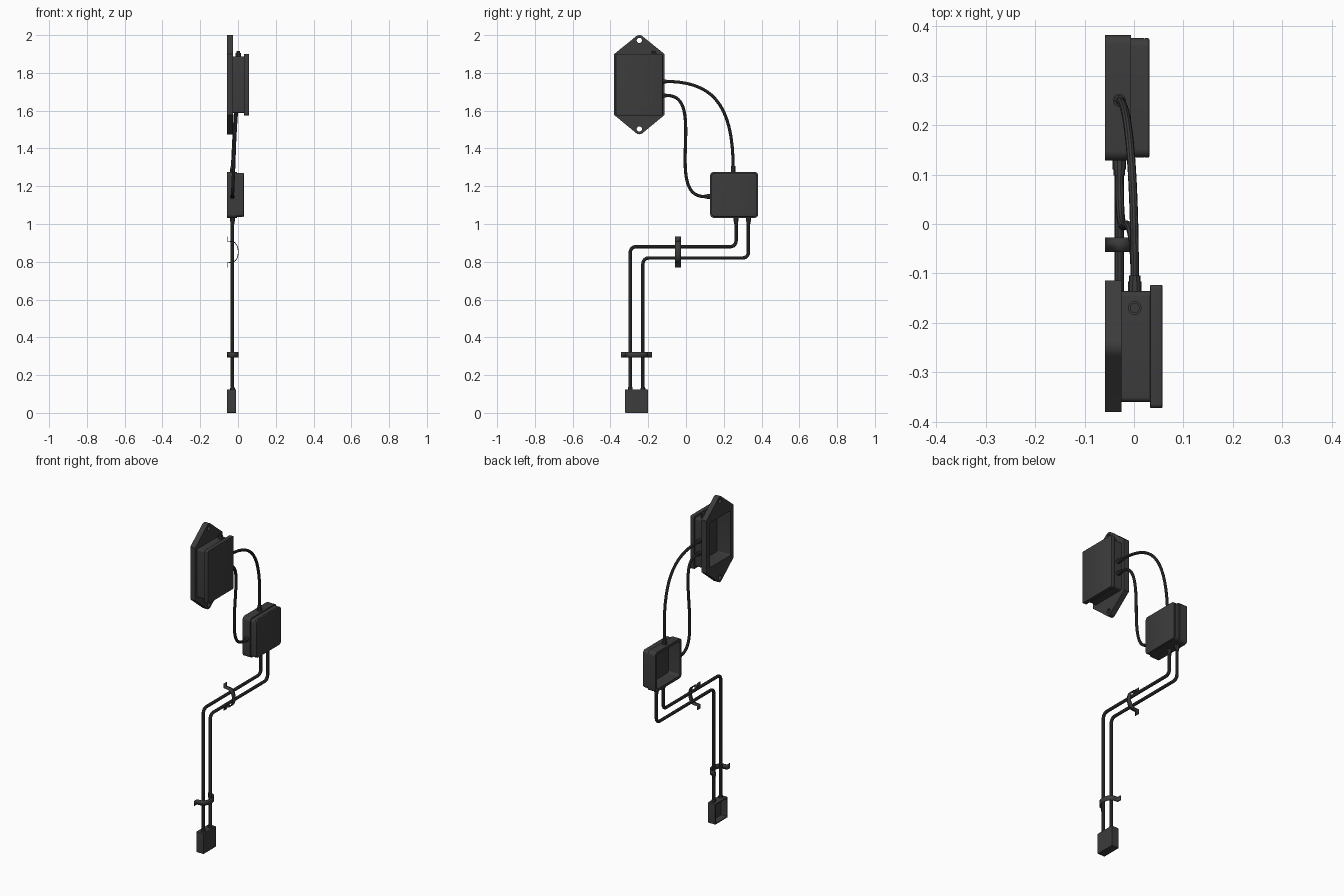
import bpy, bmesh, math
from mathutils import Vector, Matrix

if "Cube" in bpy.data.objects:
    bpy.data.objects.remove(bpy.data.objects["Cube"])

dark = bpy.data.materials.new("dark_plastic")
dark.diffuse_color = (0.045, 0.045, 0.045, 1)
dark.use_nodes = True
dark.node_tree.nodes["Principled BSDF"].inputs["Base Color"].default_value = dark.diffuse_color
# maps a flat outline (u, v, depth) to (y, z, x)
TO_YZ = Matrix(((0, 0, 1, 0), (1, 0, 0, 0), (0, 1, 0, 0), (0, 0, 0, 1)))
SHIFT = 0.0015  # centres the whole model on x


def place(mesh, name):
    mesh.materials.clear()
    mesh.materials.append(dark)
    mesh.transform(Matrix.Translation((SHIFT, 0, 0)))
    obj = bpy.data.objects.new(name, mesh)
    bpy.context.collection.objects.link(obj)
    bpy.ops.object.select_all(action='DESELECT')
    obj.select_set(True)
    bpy.context.view_layer.objects.active = obj
    bpy.ops.object.shade_smooth_by_angle(angle=math.radians(35))
    return obj


def finish(curve, name, matrix=None):
    tmp = bpy.data.objects.new("tmp", curve)
    bpy.context.collection.objects.link(tmp)
    bpy.context.view_layer.update()
    mesh = bpy.data.meshes.new_from_object(tmp.evaluated_get(bpy.context.evaluated_depsgraph_get()))
    bpy.data.objects.remove(tmp)
    if matrix:
        mesh.transform(matrix)
    bm = bmesh.new()
    bm.from_mesh(mesh)
    bmesh.ops.remove_doubles(bm, verts=bm.verts, dist=1e-5)
    bmesh.ops.recalc_face_normals(bm, faces=bm.faces)
    bm.to_mesh(mesh)
    bm.free()
    return place(mesh, name)


def arc(cu, cv, r, a0, a1, n=6):
    return [(cu + r * math.cos(math.radians(a0 + (a1 - a0) * i / n)),
             cv + r * math.sin(math.radians(a0 + (a1 - a0) * i / n))) for i in range(n + 1)]


def rounded(u0, u1, v0, v1, r, inset=0.0):
    u0, u1, v0, v1 = u0 + inset, u1 - inset, v0 + inset, v1 - inset
    return (arc(u1 - r, v1 - r, r, 0, 90) + arc(u0 + r, v1 - r, r, 90, 180)
            + arc(u0 + r, v0 + r, r, 180, 270) + arc(u1 - r, v0 + r, r, 270, 360))


def slab(name, loops, x0, x1, bevel=0.0):
    c = bpy.data.curves.new(name, 'CURVE')
    c.dimensions, c.fill_mode = '2D', 'BOTH'
    c.extrude = (x1 - x0) / 2 - bevel
    c.bevel_depth, c.offset, c.bevel_resolution = bevel, -bevel, 1
    for pts in loops:
        s = c.splines.new('POLY')
        s.points.add(len(pts) - 1)
        for p, (u, v) in zip(s.points, pts):
            p.co = (u, v, 0, 1)
        s.use_cyclic_u = True
    return finish(c, name, Matrix.Translation(((x0 + x1) / 2, 0, 0)) @ TO_YZ)


def tube_curve(name, r):
    c = bpy.data.curves.new(name, 'CURVE')
    c.dimensions, c.bevel_depth, c.bevel_resolution = '3D', r, 3
    c.use_fill_caps = True
    return c


def pipe(name, pts, r, bend=0.03):
    """Straight runs joined by round elbows."""
    pts = [Vector(p) for p in pts]
    path = [pts[0]]
    for a, b, d in zip(pts, pts[1:], pts[2:]):
        p, q = b + (a - b).normalized() * bend, b + (d - b).normalized() * bend
        o = p + q - b
        for i in range(7):
            t = math.pi / 2 * i / 6
            path.append(o + (p - o) * math.cos(t) + (q - o) * math.sin(t))
    path.append(pts[-1])
    c = tube_curve(name, r)
    s = c.splines.new('POLY')
    s.points.add(len(path) - 1)
    for sp, p in zip(s.points, path):
        sp.co = (*p, 1)
    return finish(c, name)


def cable(name, knots, r=0.0085):
    """Knots are (left handle, point, right handle)."""
    c = tube_curve(name, r)
    c.resolution_u = 16
    s = c.splines.new('BEZIER')
    s.bezier_points.add(len(knots) - 1)
    for b, (l, p, q) in zip(s.bezier_points, knots):
        b.handle_left_type = b.handle_right_type = 'FREE'
        b.handle_left, b.co, b.handle_right = l, p, q
    return finish(c, name)


# upper unit, hollow from the back: mounting plate with pierced tabs, body, lid, button
cy, lo, hi, tr = -0.247, 1.475, 2.0, 0.028
outline = ([(-0.114, 1.577), (-0.114, 1.9)] + arc(cy, hi - tr, tr, 40, 140)
           + [(-0.38, 1.9), (-0.38, 1.577)] + arc(cy, lo + tr, tr, 220, 320))
holes = [arc(cy, z, 0.014, 0, 345, 23) for z in (lo + tr, hi - tr)]
body = (-0.36, -0.136, 1.588, 1.887)
cavity = rounded(*body, 0.006, 0.012)
slab("mounting_plate", [outline, cavity] + holes, -0.06, -0.027)
slab("control_body", [rounded(*body, 0.01), cavity], -0.027, 0.033)
slab("control_lid", [rounded(-0.372, -0.123, 1.575, 1.9, 0.008)], 0.031, 0.056, 0.002)
pipe("button_collar", [(0, -0.17, 1.88), (0, -0.17, 1.905)], 0.014)
pipe("button", [(0, -0.17, 1.9), (0, -0.17, 1.917)], 0.010)

# junction box: open-backed body, hollow cover rim and cover face
jb, jc = (0.128, 0.382, 1.032, 1.276), (0.134, 0.376, 1.038, 1.27)
opening = rounded(*jb, 0.012, 0.016)
slab("junction_body", [rounded(*jb, 0.02), opening], -0.06, -0.008)
slab("junction_cover_rim", [rounded(*jc, 0.018), opening], -0.008, 0.019)
slab("junction_cover", [rounded(*jc, 0.018)], 0.018, 0.03, 0.004)

# bottom plug box, open at the back
pb = (-0.322, -0.2, 0, 0.125, 0.002)
slab("plug_body", [rounded(*pb), rounded(*pb, 0.006)], -0.06, -0.018)
slab("plug_face", [rounded(*pb)], -0.019, -0.012)

# cable glands: two-step collars along a direction
X = -0.031
glands = [((0, -0.14, 1.755), (0, 1, 0)), ((0, -0.14, 1.68), (0, 1, 0)),
          ((X, 0.25, 1.27), (0, 0, 1)), ((X, 0.134, 1.145), (0, -1, 0)),
          ((X, 0.265, 1.037), (0, 0, -1)), ((X, 0.33, 1.037), (0, 0, -1)),
          ((X, -0.295, 0.12), (0, 0, 1)), ((X, -0.228, 0.12), (0, 0, 1))]
for i, (p, d) in enumerate(glands):
    p, d = Vector(p), Vector(d)
    k = 1 if i < 6 else 0.5
    pipe("gland_nut_%d" % i, [p, p + d * 0.024 * k], 0.0135)
    pipe("gland_neck_%d" % i, [p, p + d * 0.036 * k], 0.0115)

# flexible cables between the boxes
cable("long_cable", [((0, -0.2, 1.755), (0, -0.12, 1.755), (0.0, 0.13, 1.757)),
                     ((X * 0.5, 0.25, 1.65), (X, 0.25, 1.29), (X, 0.25, 1.2))])
cable("short_cable", [((0, -0.2, 1.68), (0, -0.12, 1.68), (0, -0.008, 1.69)),
                      ((-0.012, 0.004, 1.6), (-0.02, -0.003, 1.42), (-0.026, -0.01, 1.24)),
                      ((X, 0.0, 1.14), (X, 0.11, 1.145), (X, 0.2, 1.145))])

# rigid conduits
for name, ya, z, yb in (("upper_conduit", 0.265, 0.88, -0.295), ("lower_conduit", 0.33, 0.82, -0.228)):
    pipe(name, [(X, ya, 1.03), (X, ya, z), (X, yb, z), (X, yb, 0.12)], 0.0095)

# bent strap clips, profile in (out from wall, along strap)
half = [(-0.058, 0.082), (-0.058, 0.057), (-0.034, 0.055)]
bow = [(-0.034 + 0.034 * math.cos(t), 0.055 * math.sin(t))
       for t in [math.pi / 2 - math.pi * i / 16 for i in range(1, 16)]]
strap = half + bow + [(u, -v) for u, v in reversed(half)]
for name, c, vertical in (("upper_clip", (0, -0.042, 0.852), True), ("lower_clip", (0, -0.262, 0.308), False)):
    verts = []
    for u, v in strap:
        for w in (-0.015, 0.015):
            verts.append((u, c[1] + (w if vertical else v), c[2] + (v if vertical else w)))
    me = bpy.data.meshes.new(name)
    me.from_pydata(verts, [], [(2 * i, 2 * i + 1, 2 * i + 3, 2 * i + 2) for i in range(len(strap) - 1)])
    m = place(me, name).modifiers.new("thickness", 'SOLIDIFY')
    m.thickness, m.offset = 0.004, 0
